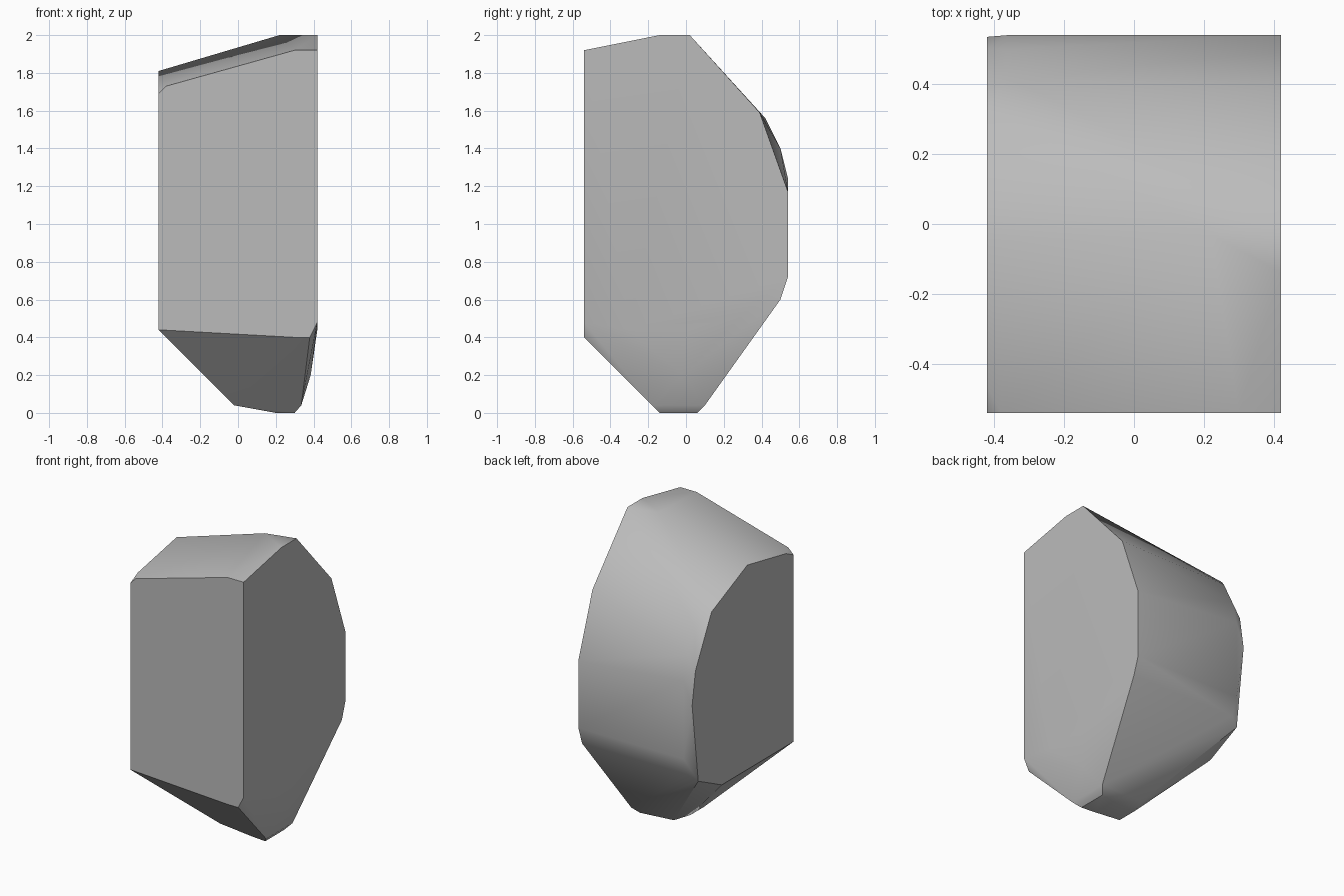
import bpy, bmesh
from math import radians

cube = bpy.data.objects.get("Cube")
if cube:
    bpy.data.objects.remove(cube, do_unlink=True)

grey = bpy.data.materials.new("stone_grey")
grey.use_nodes = True
color = (0.5, 0.5, 0.5, 1)
grey.diffuse_color = color
grey.node_tree.nodes["Principled BSDF"].inputs["Base Color"].default_value = color

W, D = 0.42, 0.54  # half width and half depth


def side(x, outline):
    return [(x, y, z) for y, z in outline]


def front(outline):
    return [(x, -D, z) for x, z in outline]


# Flat front, left and right sides
points = front([(-W, 1.69), (-.38, 1.73), (.3, 1.92), (W, 1.92),
                (W, .48), (.38, .4), (.3, .4), (-W, .44)])
points += side(W, [(-.14, 2), (.02, 2), (.39, 1.59), (D, 1.17), (D, .72),
                   (.5, .6), (.3, .52), (0, .44), (-.3, .44)])
points += side(-W, [(-.46, 1.73), (-.05, 1.81), (.33, 1.64), (.5, 1.31),
                    (.535, 1.09), (.49, .72), (.47, .56), (.22, .44)])
# Worn back corner, ridge tip and foot
points += side(-.36, [(.42, 1.56), (.5, 1.4), (D, 1.24), (D, .72), (.5, .6)])
points += [(.22, -.03, 2), (.385, -.02, .2)]
points += side(.3, [(-.14, 0), (.06, 0)]) + side(.2, [(-.13, 0), (.04, 0)])
points += side(.335, [(-.18, .04), (.1, .04)])
points += side(-.02, [(-.16, .04), (-.02, .04)]) + [(.02, .1, .04)]

# Wrap the points in one convex chunk and merge nearly flat facets
bm = bmesh.new()
for p in points:
    bm.verts.new(p)
hull = bmesh.ops.convex_hull(bm, input=bm.verts)
loose = {g for g in hull["geom_interior"] + hull["geom_unused"]
         if isinstance(g, bmesh.types.BMVert)}
bmesh.ops.delete(bm, geom=list(loose), context="VERTS")
bmesh.ops.dissolve_limit(bm, angle_limit=radians(1.5), verts=bm.verts, edges=bm.edges)
bmesh.ops.recalc_face_normals(bm, faces=bm.faces)

# Soft ridges, with crisp borders round the flat sides and foot
for f in bm.faces:
    f.smooth = True
for e in bm.edges:
    low = all(v.co.z < .58 for v in e.verts)
    border = any(abs(f.normal.x) > .995 or f.normal.y < -.995 for f in e.link_faces)
    limit = 30 if low or border else 62
    e.smooth = e.calc_face_angle(0) < radians(limit)

mesh = bpy.data.meshes.new("rock")
bm.to_mesh(mesh)
bm.free()
mesh.materials.append(grey)
rock = bpy.data.objects.new("rock", mesh)
bpy.context.collection.objects.link(rock)
